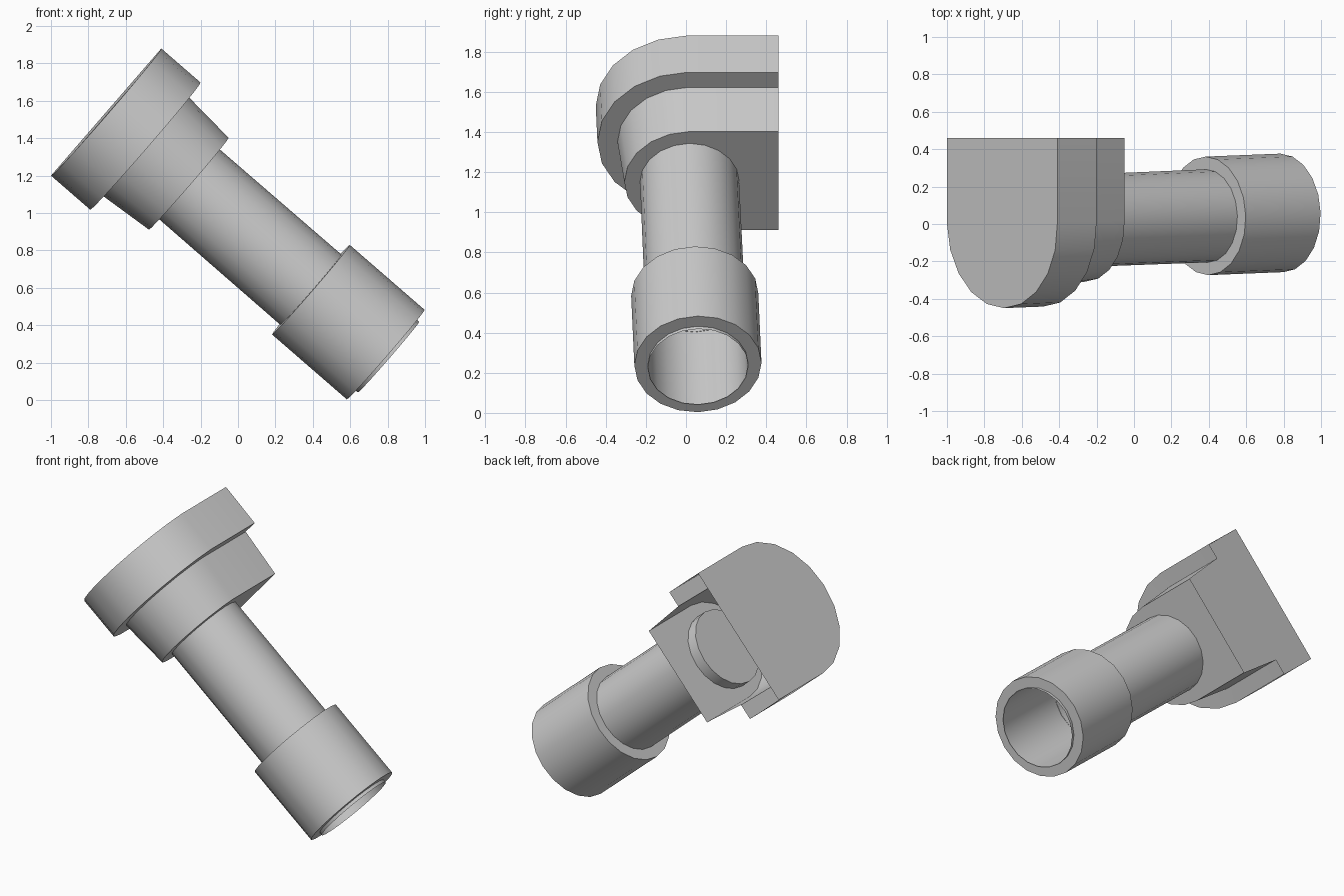
import bpy, bmesh, math
from mathutils import Vector

if "Cube" in bpy.data.objects:
    bpy.data.objects.remove(bpy.data.objects["Cube"])

# Tilted frame: D runs down the shaft, U across it, V close to world y
TOP = Vector((-0.705, 0.0, 1.54))
D = Vector((0.755, 0.03, -0.655)).normalized()
U = D.cross(Vector((0, -1, 0))).normalized()
if U.z < 0:
    U = -U
V = D.cross(U).normalized()
if V.y < 0:
    V = -V
BACK_Y = 0.46
SIDES = 20


def ring(t, r):
    """Full circle at distance t along the axis."""
    return [TOP + D * t + r * (U * math.cos(a) + V * math.sin(a))
            for a in (2 * math.pi * i / SIDES for i in range(SIDES))]


def u_shape(t, r):
    """Half circle at the front, straight sides running to the open back."""
    c = TOP + D * t
    pts = [c + r * (U * math.cos(a) - V * math.sin(a))
           for a in (math.pi * i / (SIDES // 2) for i in range(SIDES // 2 + 1))]
    ends = []
    for p in (pts[0], pts[-1]):
        ends.append(Vector((p.x, BACK_Y, p.z)))
    return [ends[0]] + pts + [ends[1]]


def loft(name, sections, closed, cap_first=False, cap_last=False):
    bm = bmesh.new()
    rows = [[bm.verts.new(p) for p in s] for s in sections]
    n = len(rows[0])
    for a, b in zip(rows, rows[1:]):
        for i in range(n if closed else n - 1):
            j = (i + 1) % n
            bm.faces.new((a[i], a[j], b[j], b[i]))
    if cap_first:
        bm.faces.new(rows[0])
    if cap_last:
        bm.faces.new(rows[-1])
    bmesh.ops.recalc_face_normals(bm, faces=bm.faces[:])
    mesh = bpy.data.meshes.new(name)
    bm.to_mesh(mesh)
    bm.free()
    ob = bpy.data.objects.new(name, mesh)
    bpy.context.collection.objects.link(ob)
    bpy.ops.object.select_all(action='DESELECT')
    ob.select_set(True)
    bpy.context.view_layer.objects.active = ob
    bpy.ops.object.shade_smooth_by_angle(angle=math.radians(35))
    return ob


# Stepped head: hollow shell, open at the flat back
loft("head_shell", [u_shape(t, r) for t, r in
                    ((0, 0.45), (0.278, 0.45), (0.278, 0.35), (0.585, 0.325))],
     closed=False, cap_first=True, cap_last=True)

# Shaft tube: capped inside the head, open at the lower end
loft("shaft_tube", [ring(0.52, 0.247), ring(2.0, 0.25)],
     closed=True, cap_first=True)

# Collar around the lower end of the shaft
loft("end_collar", [ring(t, r) for t, r in
                    ((1.45, 0.247), (1.45, 0.317), (1.98, 0.317), (1.98, 0.25))],
     closed=True)
